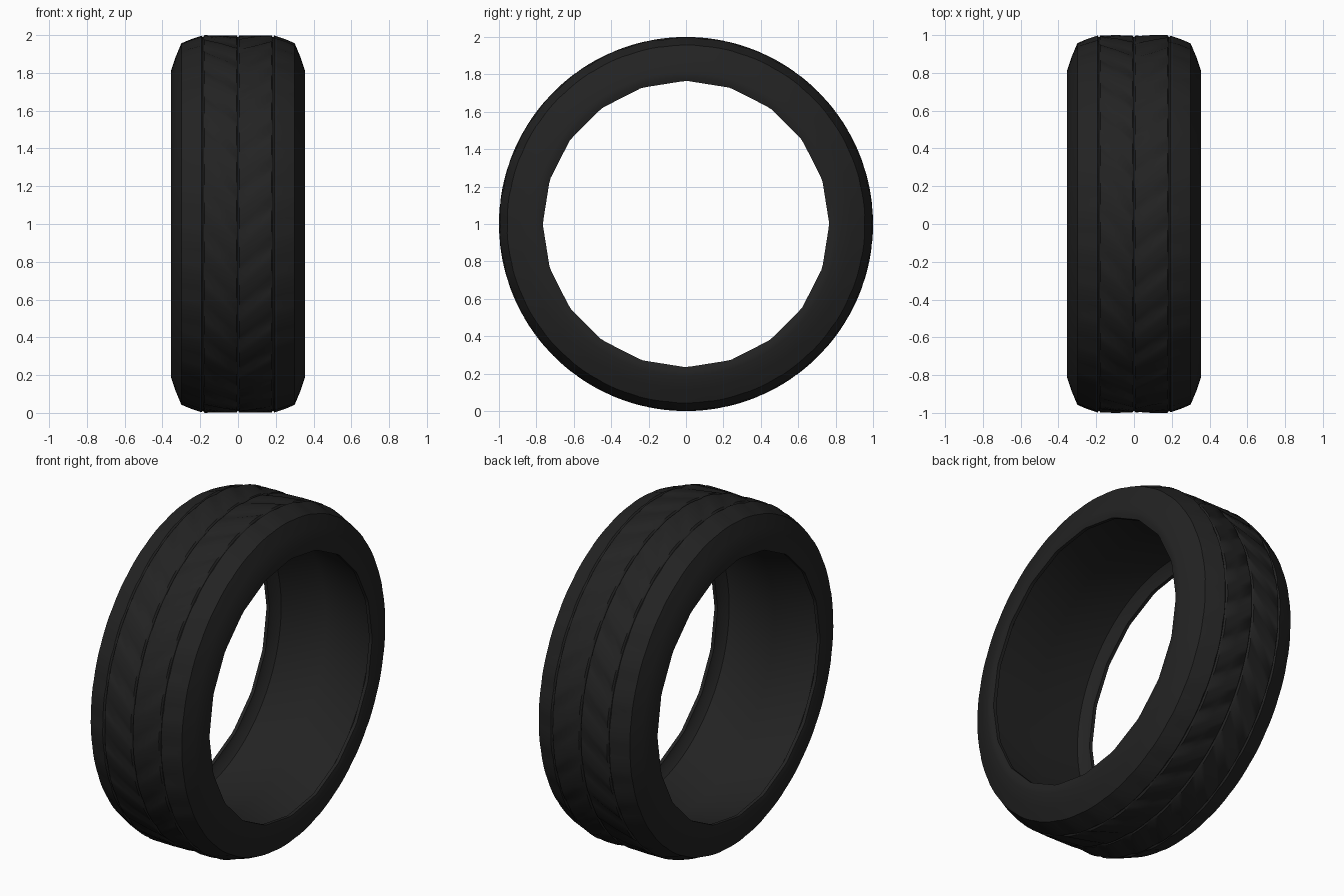
import bpy
import bmesh
from math import sin, cos, pi

if "Cube" in bpy.data.objects:
    bpy.data.objects.remove(bpy.data.objects["Cube"], do_unlink=True)

rubber = bpy.data.materials.new("black rubber")
rubber.use_nodes = True
colour = (0.0165, 0.0165, 0.0165, 1)
rubber.diffuse_color = colour
rubber.node_tree.nodes["Principled BSDF"].inputs["Base Color"].default_value = colour

LUGS, STEPS, SIDES = 30, 5, 20
COUNT = LUGS * STEPS
RELIEF = (0.0, 0.0, 0.002, 0.005, 0.012)  # ramped lug ending in a groove

# Half section, centre line to bead: x, radius, lug depth, lug offset
outer = [
    (0.0, 0.988, 0, 0), (0.008, 0.999, 0.6, 0), (0.09, 1.0, 1, 0),
    (0.178, 1.0, 0.8, 0), (0.185, 0.989, 0, 0), (0.193, 0.998, 0.5, 2),
    (0.25, 0.979, 0.6, 2), (0.30, 0.957, 0.2, 2), (0.33, 0.885, 0, 0),
    (0.355, 0.81, 0, 0), (0.355, 0.785, 0, 0), (0.348, "bead", 0, 0),
]
# Hollow inside, bead back to centre line
inner = [(0.328, "bead", 0, 0), (0.318, 0.79, 0, 0),
         (0.29, 0.82, 0, 0), (0.0, 0.828, 0, 0)]
half = outer + inner
# Whole closed section
section = half + [(-x, *rest) for x, *rest in reversed(half[1:-1])]


def bead_radius(a):
    """Radius of the coarse polygonal wheel opening."""
    sector = 2 * pi / SIDES
    return 0.766 * cos(sector / 2) / cos((a % sector) - sector / 2)


def point(x, radius, depth, offset, j):
    # Chevron sweep, held constant past the tread centre
    a = 2 * pi * j / COUNT - 0.9 * min(abs(x), 0.20)
    r = bead_radius(a) if radius == "bead" else radius
    side = 1 if x < 0 else 0
    r -= depth * RELIEF[(j + offset + side) % STEPS]
    return (x, -r * sin(a), 1 + r * cos(a))


# Tyre: the section swept round the axle
bm = bmesh.new()
rings = [[bm.verts.new(point(*p, j)) for j in range(COUNT)] for p in section]
for i, ring in enumerate(rings):
    after = rings[(i + 1) % len(rings)]
    for j in range(COUNT):
        k = (j + 1) % COUNT
        bm.faces.new((ring[j], ring[k], after[k], after[j]))
bmesh.ops.recalc_face_normals(bm, faces=bm.faces[:])
mesh = bpy.data.meshes.new("tyre")
bm.to_mesh(mesh)
bm.free()
mesh.materials.append(rubber)

tyre = bpy.data.objects.new("tyre", mesh)
bpy.context.collection.objects.link(tyre)
bpy.ops.object.select_all(action="DESELECT")
tyre.select_set(True)
bpy.context.view_layer.objects.active = tyre
bpy.ops.object.shade_smooth_by_angle(angle=0.7)
